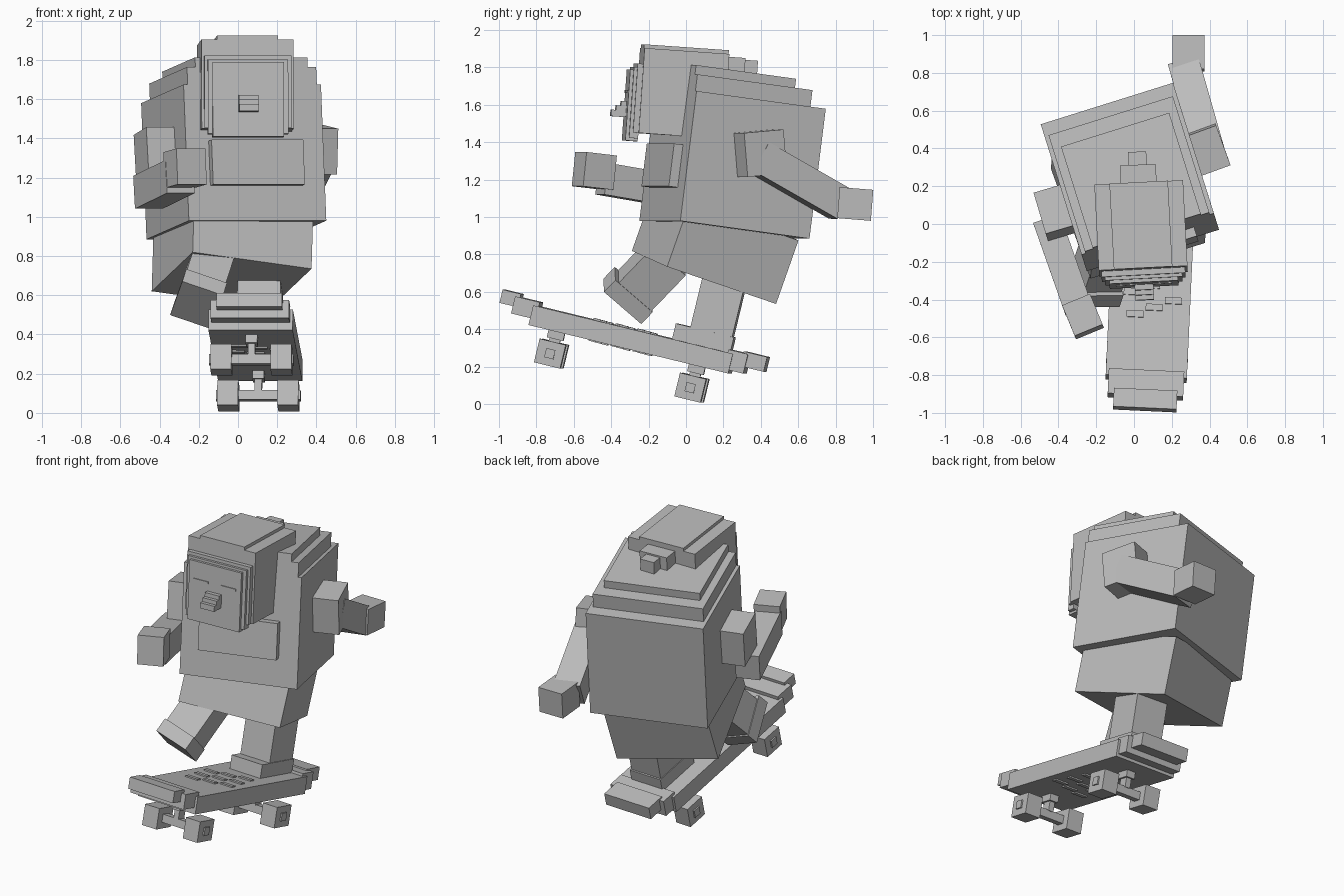
import bpy
import bmesh
from mathutils import Matrix, Vector

cube = bpy.data.objects.get("Cube")
if cube:
    bpy.data.objects.remove(cube, do_unlink=True)

grey = bpy.data.materials.new("plain_grey")
grey.use_nodes = True
COLOUR = (0.5, 0.5, 0.5, 1)
grey.diffuse_color = COLOUR
grey.node_tree.nodes["Principled BSDF"].inputs["Base Color"].default_value = COLOUR


def frame(origin, xdir, ydir):
    """Local axes from an origin, a rightward and a backward direction."""
    y = Vector(ydir).normalized()
    x = Vector(xdir)
    x = (x - y * x.dot(y)).normalized()
    z = x.cross(y)
    m = Matrix((x, y, z)).transposed().to_4x4()
    m.translation = origin
    return m


def box(name, m, xs, ys, zs):
    """Box given by its ranges in a local frame; a single xs is a half width."""
    if not isinstance(xs, tuple):
        xs = (-xs, xs)
    lo, hi = (Vector(p) for p in zip(xs, ys, zs))
    size = hi - lo
    bm = bmesh.new()
    bmesh.ops.create_cube(bm, size=1)
    bmesh.ops.scale(bm, vec=size, verts=bm.verts)
    bmesh.ops.translate(bm, vec=(lo + hi) / 2, verts=bm.verts)
    mesh = bpy.data.meshes.new(name)
    bm.to_mesh(mesh)
    bm.free()
    mesh.materials.append(grey)
    obj = bpy.data.objects.new(name, mesh)
    obj.matrix_world = m
    bpy.context.collection.objects.link(obj)
    return obj


# Torso with stepped shoulders and a chest panel
torso = frame((0.10, -0.14, 0.98), (0.70, 0.22, 0), (-0.216, 0.69, -0.095))
box("torso", torso, 0.367, (0, 0.73), (0, 0.70))
box("shoulder_step", torso, 0.345, (0, 0.65), (0.70, 0.79))
box("collar_step", torso, 0.30, (0, 0.565), (0.79, 0.84))
box("chest_panel", torso, 0.245, (-0.05, 0), (0.18, 0.41))

# Hips
hips = frame((0.072, -0.195, 0.777), (0.605, 0.19, -0.085), (-0.21, 0.585, -0.2))
box("hips", hips, 0.32, (0, 0.65), (0, 0.36))

# Head, face layers and hair knot
head = frame((0.05, -0.265, 1.45), (1, 0.052, 0), (-0.052, 1, -0.07))
box("head", head, 0.235, (0, 0.455), (0, 0.455))
box("head_top", head, 0.155, (0, 0.455), (0.455, 0.475))
box("face_rim_outer", head, 0.222, (-0.03, 0), (0, 0.37))
box("face_rim_inner", head, 0.205, (-0.048, 0), (-0.03, 0.35))
box("face", head, 0.182, (-0.066, 0), (-0.045, 0.335))
for side, cx in (("right", -0.097), ("left", 0.097)):
    box(side + "_eye", head, (cx - 0.052, cx + 0.052), (-0.072, -0.06), (0.21, 0.225))
for i, (depth, low, high) in enumerate(((0.145, 0.08, 0.115), (0.12, 0.115, 0.14),
                                        (0.095, 0.14, 0.165))):
    box(f"nose_step_{i}", head, 0.05, (-depth, -0.06), (low, high))
box("hair_knot", head, 0.095, (0.455, 0.55), (0.34, 0.44))
box("hair_tip", head, 0.048, (0.55, 0.62), (0.325, 0.43))

# Left arm, swung back
arm = frame((0.505, 0.33, 1.215), (0.15, 0.05, 0), (-0.08, 0.22, 0.02))
box("left_upper_arm", arm, (-0.2, 0), (0, 0.225), (0, 0.235))
arm = frame((0.35, 0.55, 1.227), (1, 0.28, 0), (-0.1, 0.35, -0.2))
box("left_forearm", arm, 0.083, (-0.2, 0.33), (-0.088, 0.088))
arm = frame((0.288, 0.905, 1.07), (1, 0, 0), (0, 1, -0.08))
box("left_hand", arm, 0.085, (-0.09, 0.09), (-0.083, 0.083))

# Right arm, reaching forward
arm = frame((-0.455, -0.09, 1.225), (0.135, 0.045, 0), (-0.065, 0.22, -0.04))
box("right_upper_arm", arm, (0, 0.2), (0, 0.23), (0, 0.235))
arm = frame((-0.305, -0.42, 1.2), (0.95, 0.33, 0), (-0.164, 0.466, -0.08))
box("right_forearm", arm, 0.075, (-0.03, 0.47), (-0.085, 0.085))
arm = frame((-0.27, -0.49, 1.247), (0.93, 0.36, 0), (-0.07, 0.17, -0.02))
box("right_hand", arm, 0.08, (-0.088, 0.088), (-0.092, 0.092))

# Raised right leg
leg = frame((-0.18, -0.44, 0.635), (0.2, 0, -0.065), (-0.063, 0.203, -0.175))
box("right_shoe", leg, 0.11, (0, 0.27), (0, 0.09))
box("right_leg", leg, 0.105, (0.025, 0.262), (0.09, 0.36))

# Skateboard deck with stepped ends, front to back
board = frame((0.065, -0.807, 0.528), (1, -0.047, 0), (0.045, 0.972, -0.236))
box("deck", board, 0.215, (0, 1.10), (-0.108, 0))
for name, width, ys, zs in (
        ("nose_riser", 0.2, (-0.106, 0.03), (-0.07, 0.024)),
        ("nose_tip", 0.168, (-0.181, -0.08), (-0.03, 0.043)),
        ("tail_riser", 0.2, (1.07, 1.178), (-0.09, 0.017)),
        ("tail_tip", 0.168, (1.15, 1.28), (-0.055, 0.026))):
    box(name, board, width, ys, zs)

# Stepped zigzag inlays on both faces of the deck
for i in range(9):
    x = -0.07 + 0.1 * (i % 3) - 0.02 * (i // 3)
    y = 0.32 + 0.04 * i
    for side, zs in (("top", (0, 0.008)), ("under", (-0.116, -0.108))):
        box(f"{side}_inlay_{i}", board, (x - 0.05, x + 0.04), (y, y + 0.035), zs)

# Trucks and wheels
for end, at in (("front", 0.147), ("rear", 0.92)):
    box(end + "_truck_plate", board, 0.03, (at - 0.045, at + 0.045), (-0.15, -0.1))
    box(end + "_truck_stem", board, 0.018, (at - 0.03, at + 0.03), (-0.21, -0.15))
    box(end + "_axle", board, 0.216, (at - 0.025, at + 0.025), (-0.255, -0.205))
    for side, sign in (("left", 1), ("right", -1)):
        xs = tuple(sorted((sign * 0.1, sign * 0.207)))
        box(f"{end}_{side}_wheel", board, xs, (at - 0.072, at + 0.072), (-0.295, -0.165))

# Standing left leg
box("left_shoe", board, 0.115, (0.76, 1.08), (0, 0.085))
box("left_leg", board, 0.11, (0.84, 1.07), (0.08, 0.48))
